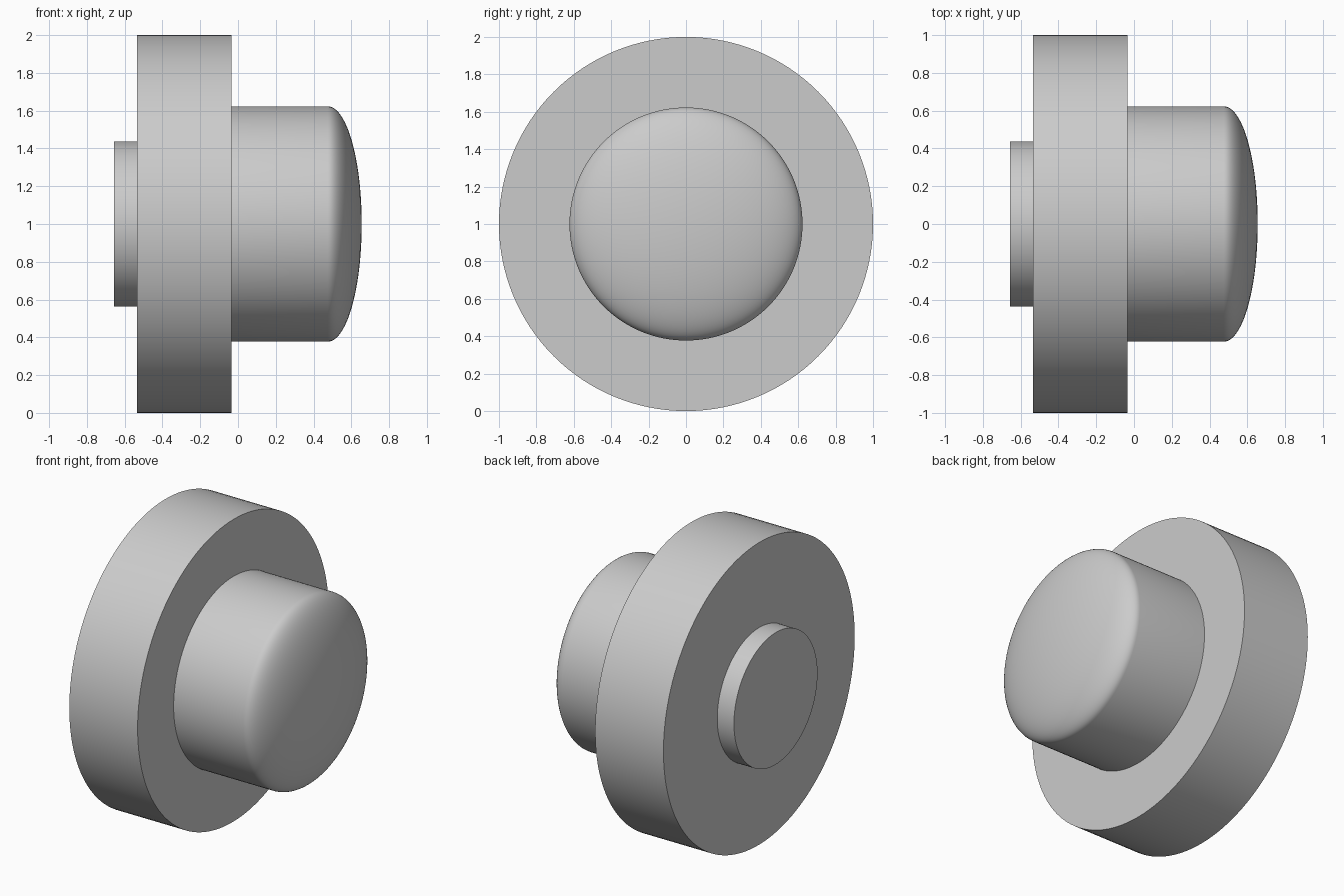
import bpy
import bmesh
from math import sin, cos, pi, radians
from mathutils import Vector

cube = bpy.data.objects.get("Cube")
if cube:
    bpy.data.objects.remove(cube, do_unlink=True)

AXIS_Z = 1.0
SEGMENTS = 128

# Plain grey material
grey = bpy.data.materials.new("plain grey")
grey.use_nodes = True
colour = (0.6, 0.6, 0.6, 1)
grey.diffuse_color = colour
grey.node_tree.nodes["Principled BSDF"].inputs["Base Color"].default_value = colour


def turned_part(name, profile):
    """Turn a list of (x, radius) points around the horizontal x axis."""
    bm = bmesh.new()
    verts = [bm.verts.new((x, 0, r)) for x, r in profile]
    edges = [bm.edges.new(pair) for pair in zip(verts, verts[1:])]
    bmesh.ops.spin(bm, geom=verts + edges, cent=(0, 0, 0), axis=(1, 0, 0),
                   angle=2 * pi, steps=SEGMENTS, use_merge=False)
    bmesh.ops.remove_doubles(bm, verts=bm.verts, dist=0.0001)
    bmesh.ops.recalc_face_normals(bm, faces=bm.faces)
    bmesh.ops.translate(bm, verts=bm.verts, vec=Vector((0, 0, AXIS_Z)))
    mesh = bpy.data.meshes.new(name)
    bm.to_mesh(mesh)
    bm.free()
    mesh.materials.append(grey)
    obj = bpy.data.objects.new(name, mesh)
    bpy.context.collection.objects.link(obj)
    bpy.ops.object.select_all(action="DESELECT")
    obj.select_set(True)
    bpy.context.view_layer.objects.active = obj
    bpy.ops.object.shade_smooth_by_angle(angle=radians(30))
    return obj


def disc(x0, x1, radius):
    return [(x0, 0), (x0, radius), (x1, radius), (x1, 0)]


# Wide flange and the small boss behind it
turned_part("flange", disc(-0.535, -0.035, 1.0))
turned_part("rear_boss", disc(-0.657, -0.515, 0.437))

# Hub with a shallow elliptical dome on its end
hub_radius, dome_start, dome_depth, rings = 0.623, 0.475, 0.18, 24
dome = [(dome_start + dome_depth * sin(a), hub_radius * cos(a))
        for a in (pi / 2 * i / rings for i in range(rings))]
turned_part("domed_hub", [(-0.055, 0), (-0.055, hub_radius)] + dome
            + [(dome_start + dome_depth, 0)])
